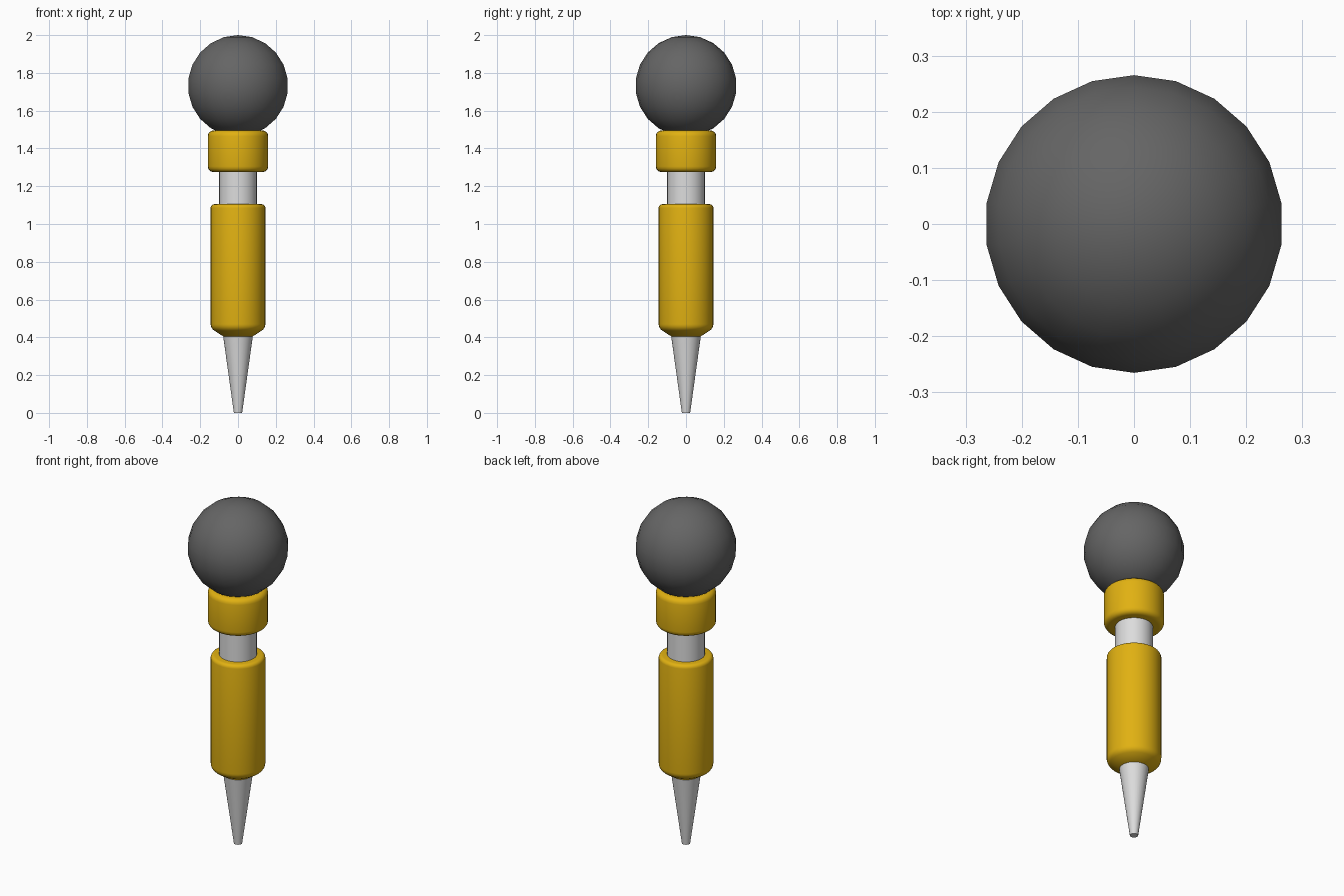
import bpy
import math

cube = bpy.data.objects.get("Cube")
if cube:
    bpy.data.objects.remove(cube, do_unlink=True)


def make_material(name, rgb):
    mat = bpy.data.materials.new(name)
    mat.use_nodes = True
    color = (*rgb, 1.0)
    mat.diffuse_color = color
    bsdf = next(n for n in mat.node_tree.nodes if n.type == 'BSDF_PRINCIPLED')
    bsdf.inputs["Base Color"].default_value = color
    return mat


gold = make_material("gold", (0.75, 0.44, 0.006))
silver = make_material("silver", (0.72, 0.72, 0.72))
charcoal = make_material("charcoal", (0.13, 0.13, 0.13))


def lathe(name, profile, mat, sides=32, sharp=40):
    """Revolve (radius, height) points about z; zero radius makes a pole."""
    verts, faces, rings = [], [], []
    for r, z in profile:
        start, count = len(verts), (sides if r > 0 else 1)
        for i in range(count):
            a = math.pi / 2 + math.tau * i / sides
            verts.append((r * math.cos(a), r * math.sin(a), z))
        rings.append([start + i % count for i in range(sides)])
    for low, high in zip(rings, rings[1:]):
        for i in range(sides):
            j = (i + 1) % sides
            quad = (low[i], low[j], high[j], high[i])
            faces.append(tuple(dict.fromkeys(quad)))
    mesh = bpy.data.meshes.new(name)
    mesh.from_pydata(verts, [], faces)
    mesh.materials.append(mat)
    obj = bpy.data.objects.new(name, mesh)
    bpy.context.collection.objects.link(obj)
    bpy.ops.object.select_all(action='DESELECT')
    obj.select_set(True)
    bpy.context.view_layer.objects.active = obj
    bpy.ops.object.shade_smooth_by_angle(angle=math.radians(sharp))
    return obj


def arc(r, z, radius, start, end, steps=4):
    """Rounded profile corner around centre (r, z), angles in degrees."""
    angles = [math.radians(start + (end - start) * i / steps) for i in range(steps + 1)]
    return [(r + radius * math.cos(a), z + radius * math.sin(a)) for a in angles]


# Tapered metal tip
lathe("tip", [(0, 0), (0.022, 0), (0.079, 0.41), (0, 0.41)], silver)

# Barrel: sloped lower shoulder and softly rounded rims
lathe("barrel",
      [(0, 0.405), (0.078, 0.405)] + arc(0.105, 0.47, 0.04, -56, 0)
      + arc(0.125, 1.085, 0.02, 0, 90) + [(0, 1.105)], gold)

# Metal rod between barrel and collar
lathe("rod", [(0, 1.08), (0.1, 1.08), (0.1, 1.3), (0, 1.3)], silver)

# Rounded collar under the ball
lathe("collar",
      [(0, 1.275)] + arc(0.13, 1.305, 0.03, -90, 0)
      + arc(0.13, 1.465, 0.03, 0, 90) + [(0, 1.495)], gold)

# Ball knob
rings, radius, centre = 11, 0.268, 1.732
ball = [(0, centre - radius)]
for k in range(1, rings):
    t = math.pi * k / rings
    ball.append((radius * math.sin(t), centre - radius * math.cos(t)))
ball.append((0, centre + radius))
lathe("ball_knob", ball, charcoal, sides=22)
